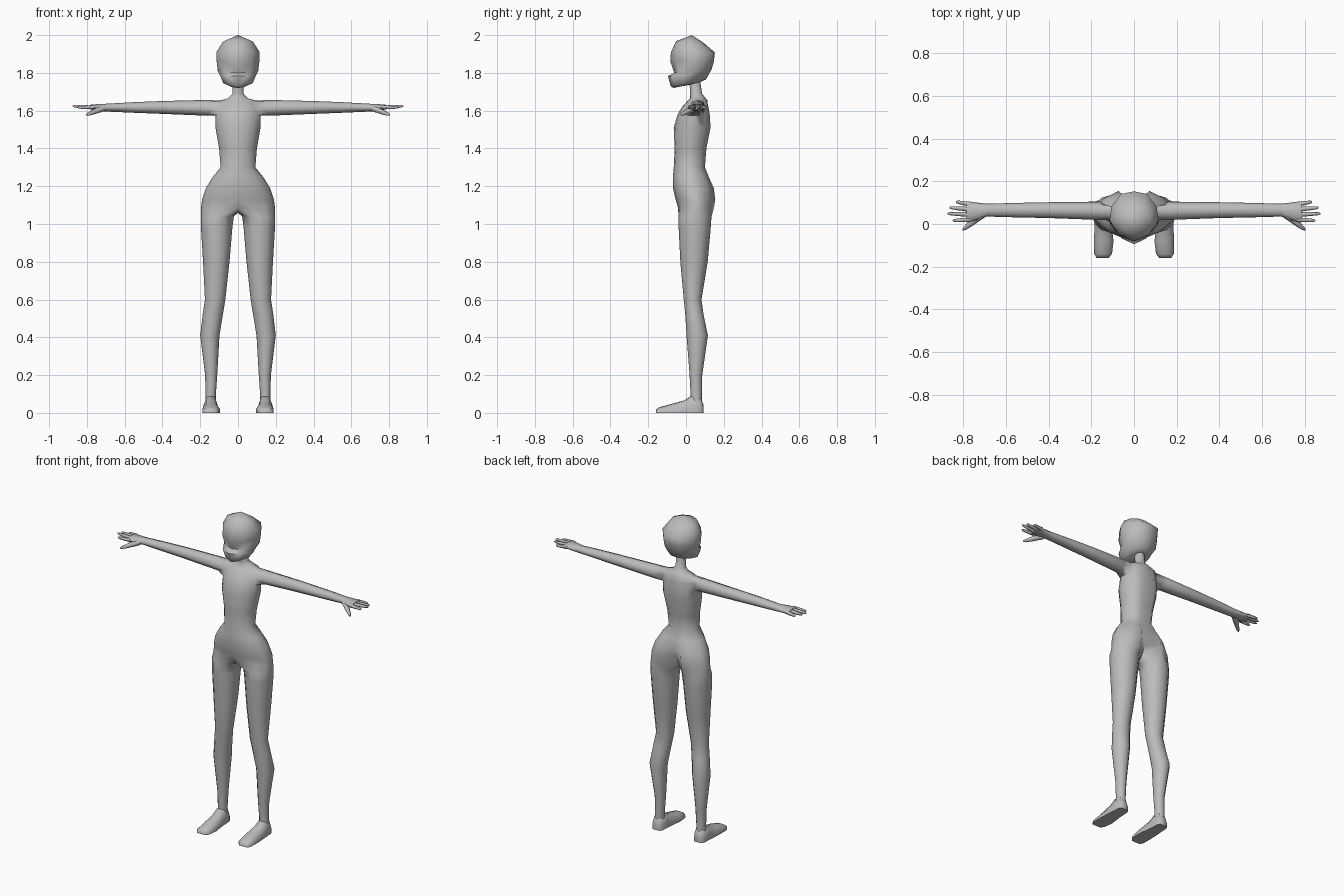
import bpy, bmesh, math
from mathutils import Vector

if "Cube" in bpy.data.objects:
    bpy.data.objects.remove(bpy.data.objects["Cube"])

skin = bpy.data.materials.new("plain grey")
skin.diffuse_color = (0.5, 0.5, 0.5, 1)
skin.use_nodes = True
skin.node_tree.nodes["Principled BSDF"].inputs["Base Color"].default_value = skin.diffuse_color


def bridge(bm, a, b, closed=True, skip=()):
    n = len(a)
    for i in range(n if closed else n - 1):
        if i not in skip:
            j = (i + 1) % n
            bm.faces.new((a[i], a[j], b[j], b[i]))


def ring(bm, pts):
    return [bm.verts.new(p) for p in pts]


def loft(bm, rings):
    loops = [ring(bm, r) for r in rings]
    for a, b in zip(loops, loops[1:]):
        bridge(bm, a, b)
    bm.faces.new(loops[0])
    bm.faces.new(loops[-1])


def finish(name, bm, angle, merge=True):
    """Turn one half into a mirrored, smooth-shaded object."""
    # mirror inside the bmesh so that normals are settled on the whole form
    geom = bm.verts[:] + bm.edges[:] + bm.faces[:]
    dup = bmesh.ops.duplicate(bm, geom=geom)["geom"]
    for v in dup:
        if isinstance(v, bmesh.types.BMVert):
            v.co.x = -v.co.x
    if merge:
        bmesh.ops.remove_doubles(bm, verts=bm.verts[:], dist=0.0005)
    bmesh.ops.recalc_face_normals(bm, faces=bm.faces[:])
    me = bpy.data.meshes.new(name)
    bm.to_mesh(me)
    bm.free()
    ob = bpy.data.objects.new(name, me)
    bpy.context.collection.objects.link(ob)
    me.materials.append(skin)
    bpy.ops.object.select_all(action='DESELECT')
    ob.select_set(True)
    bpy.context.view_layer.objects.active = ob
    bpy.ops.object.shade_smooth_by_angle(angle=math.radians(angle))


# ---- body: neck, trunk, legs and arms as one skin (right half) ----
bm = bmesh.new()
# z, front y, back y, half width, depth of the groove along the back
trunk = [
    (1.76, 0.018, 0.075, 0.028, 0), (1.69, 0.022, 0.085, 0.029, 0),
    (1.665, 0.022, 0.105, 0.055, 0), (1.652, 0.008, 0.115, 0.10, 0),
    (1.615, -0.025, 0.120, 0.115, 0.005), (1.575, -0.046, 0.126, 0.119, 0.01),
    (1.51, -0.065, 0.130, 0.119, 0.015), (1.40, -0.060, 0.108, 0.10, 0.015),
    (1.30, -0.065, 0.100, 0.092, 0.012), (1.25, -0.069, 0.120, 0.133, 0.012),
    (1.19, -0.069, 0.147, 0.170, 0.03), (1.13, -0.055, 0.155, 0.190, 0.06),
    (1.085, -0.042, 0.148, 0.196, 0.075)]


def trunk_ring(z, f, b, w, groove):
    c, r = (f + b) / 2, (b - f) / 2
    pts = []
    for i in range(9):
        t = math.pi * i / 8
        y = c - r * math.cos(t)
        if i == 7 and groove:
            y = b
        if i == 8:
            y -= groove
        pts.append((0 if i in (0, 8) else w * math.sin(t), y, z))
    return pts


loops = [ring(bm, trunk_ring(*t)) for t in trunk]
for k in range(len(loops) - 1):
    bridge(bm, loops[k], loops[k + 1], False, (3, 4) if k in (3, 4) else ())

# leg: z, inner x, outer x, front y, back y
legs = [(1.04, 0.022, 0.197, -0.040, 0.135), (0.98, 0.030, 0.196, -0.039, 0.131),
        (0.80, 0.045, 0.185, -0.030, 0.115), (0.60, 0.067, 0.175, -0.012, 0.082),
        (0.52, 0.080, 0.187, -0.004, 0.093), (0.41, 0.098, 0.200, 0.003, 0.116),
        (0.20, 0.110, 0.174, 0.019, 0.086), (0.10, 0.117, 0.172, 0.024, 0.085),
        (0.04, 0.116, 0.174, 0.024, 0.085)]
seam = ring(bm, [(0, y, 1.06) for y in (0.055, 0.03, 0.0)])
prev = loops[-1] + seam
for k, (z, x0, x1, f, b) in enumerate(legs):
    pts = []
    for i in range(12):
        a = math.radians(-120 + 30 * i)
        pts.append(((x0 + x1) / 2 + (x1 - x0) / 2 * math.cos(a),
                    (f + b) / 2 + (b - f) / 2 * math.sin(a), z))
    cur = ring(bm, pts)
    bridge(bm, prev, cur)
    prev = cur
bm.faces.new(prev)

# arm grows from the opening in the side of the trunk
top, mid, low = loops[3], loops[4], loops[5]
prev = [low[3], low[4], low[5], mid[5], top[5], top[4], top[3], mid[3]]
# x, centre y, centre z, half depth, half height
arms = [(0.16, 0.062, 1.615, 0.043, 0.042), (0.40, 0.065, 1.617, 0.037, 0.034),
        (0.55, 0.065, 1.617, 0.034, 0.028), (0.69, 0.065, 1.616, 0.030, 0.021),
        (0.74, 0.059, 1.617, 0.042, 0.018), (0.785, 0.057, 1.619, 0.050, 0.012)]
for x, cy, cz, ry, rz in arms:
    pts = []
    for k in range(8):
        a = math.radians(225 + 45 * k)
        pts.append((x, cy + ry * math.cos(a), cz + rz * math.sin(a)))
    cur = ring(bm, pts)
    bridge(bm, prev, cur)
    prev = cur
bm.faces.new(prev)
finish("body", bm, 75)


# ---- fingers and thumbs ----
def finger(bm, p0, p1, r0, r1):
    p0, p1 = Vector(p0), Vector(p1)
    d = (p1 - p0).normalized()
    side = d.cross(Vector((0, 0, 1))).normalized()
    up = side.cross(d)
    rings = []
    for t, r in ((0, r0), (0.6, (r0 + r1) / 2), (0.92, r1), (1, r1 * 0.4)):
        c = p0.lerp(p1, t)
        rings.append([c + r * (side * math.cos(k * math.pi / 3) + up * math.sin(k * math.pi / 3))
                      for k in range(6)])
    loft(bm, rings)


bm = bmesh.new()
for y0, x1, y1, z1 in ((0.020, 0.850, 0.016, 1.617), (0.044, 0.875, 0.049, 1.624),
                       (0.068, 0.865, 0.077, 1.622), (0.092, 0.835, 0.104, 1.616)):
    finger(bm, (0.765, y0, 1.618), (x1, y1, z1), 0.0115, 0.007)
finger(bm, (0.715, 0.042, 1.613), (0.803, -0.028, 1.577), 0.018, 0.008)
finish("fingers", bm, 60, False)

# ---- feet: flat-soled sections from heel to toe ----
bm = bmesh.new()
rings = []
# y, half width, height, centre x
for y, w, h, cx in ((0.092, 0.024, 0.045, 0.145), (0.075, 0.034, 0.085, 0.145),
                    (0.03, 0.037, 0.092, 0.145), (-0.01, 0.040, 0.066, 0.145),
                    (-0.08, 0.046, 0.047, 0.142), (-0.14, 0.042, 0.030, 0.145),
                    (-0.16, 0.028, 0.018, 0.147)):
    rings.append([(cx + w * u, y, h * v) for u, v in
                  ((1, 0), (1, 0.45), (0.6, 0.92), (0, 1), (-0.6, 0.92), (-1, 0.45), (-1, 0))])
loft(bm, rings)
finish("feet", bm, 60, False)

# ---- head: faceted half rings with a jaw ledge ----
bm = bmesh.new()
shape = ((0, 0), (0.62, 0.13), (1, 0.42), (0.92, 0.70), (0.52, 0.95), (0, 1))
# front z, back z, front y, back y, half width
head = [(1.720, 1.752, -0.068, 0.075, 0.050), (1.732, 1.765, -0.082, 0.105, 0.078),
        (1.783, 1.790, -0.095, 0.120, 0.095), (1.800, 1.820, -0.062, 0.136, 0.107),
        (1.860, 1.860, -0.083, 0.148, 0.113), (1.910, 1.908, -0.080, 0.153, 0.115),
        (1.968, 1.962, -0.052, 0.090, 0.080)]
loops = [ring(bm, [(u * w, f + v * (b - f), zf + v * (zb - zf)) for u, v in shape])
         for zf, zb, f, b, w in head]
for a, b in zip(loops, loops[1:]):
    bridge(bm, a, b, False)
crown = bm.verts.new((0, 0.03, 2.0))
under = bm.verts.new((0, 0.02, 1.737))
for lp, tip in ((loops[-1], crown), (loops[0], under)):
    for i in range(5):
        bm.faces.new((lp[i], lp[i + 1], tip))
finish("head", bm, 55)
